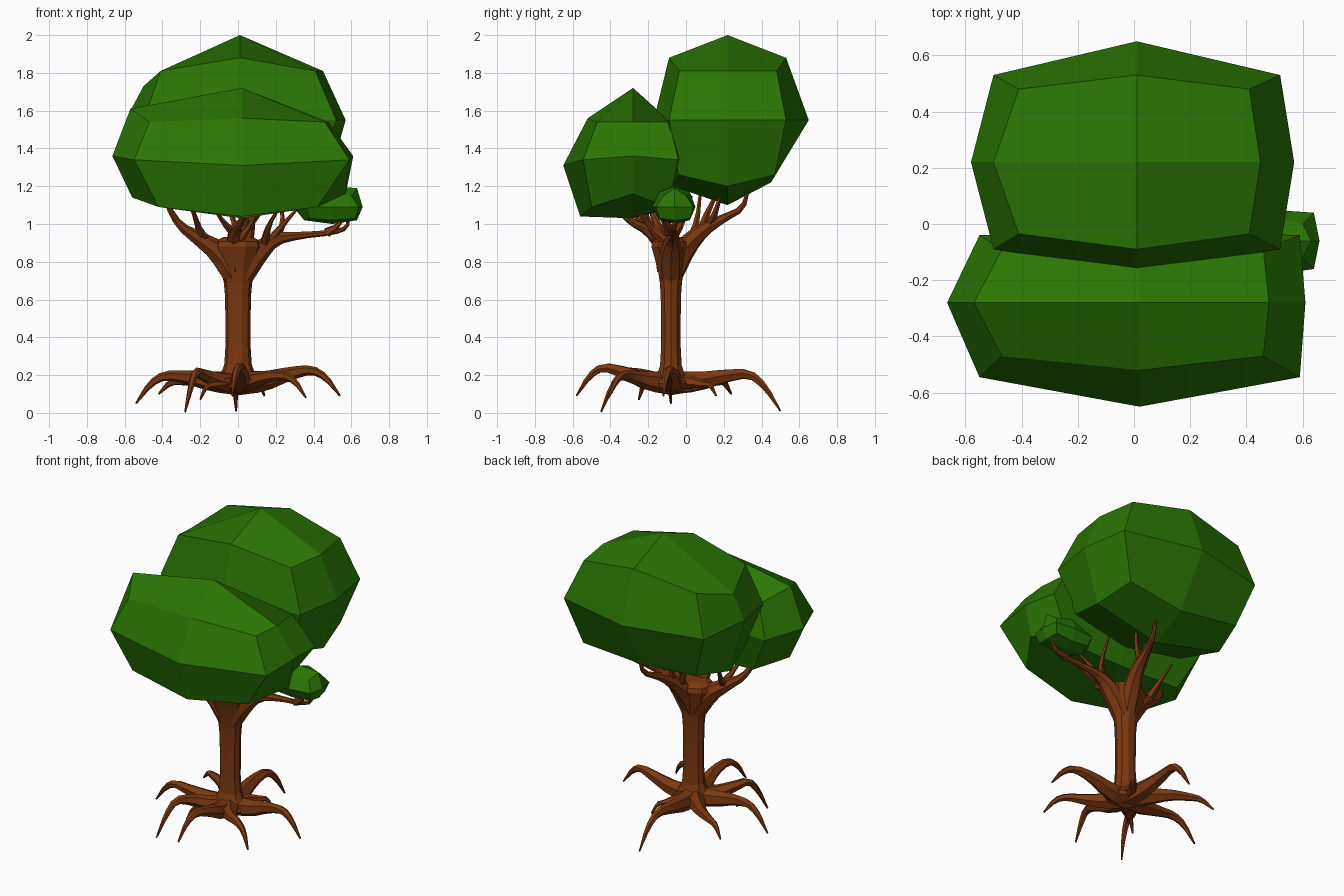
import bpy, bmesh
from math import cos, sin, tau
from mathutils import Vector, Quaternion


def material(name, rgb):
    m = bpy.data.materials.new(name)
    m.diffuse_color = (*rgb, 1)
    return m


BARK = material("bark", (0.2, 0.04, 0.005))
LEAF = material("leaf", (0.022, 0.18, 0.001))


def finish(bm, name, mat):
    bmesh.ops.recalc_face_normals(bm, faces=bm.faces[:])
    mesh = bpy.data.meshes.new(name)
    bm.to_mesh(mesh)
    bm.free()
    mesh.materials.append(mat)
    ob = bpy.data.objects.new(name, mesh)
    bpy.context.collection.objects.link(ob)
    return ob


def tube(name, pts, sides=6, flat=1.0):
    """Tapered tube through (x, y, z, radius) points, with corners rounded once."""
    p = [Vector(q) for q in pts]
    path = [p[0]]
    for a, b in zip(p, p[1:]):
        path += [a.lerp(b, 0.25), a.lerp(b, 0.75)]
    path.append(p[-1])
    pos = [q.to_3d() for q in path]
    bm = bmesh.new()
    rings, rot, last = [], Quaternion(), Vector((0, 0, 1))
    for i, q in enumerate(path):
        t = (pos[min(i + 1, len(pos) - 1)] - pos[max(i - 1, 0)]).normalized()
        rot = last.rotation_difference(t) @ rot
        last = t
        rings.append([bm.verts.new(pos[i] + rot @ Vector(
            (q.w * cos(tau * k / sides), q.w * flat * sin(tau * k / sides), 0)))
            for k in range(sides)])
    for a, b in zip(rings, rings[1:]):
        for k in range(sides):
            j = (k + 1) % sides
            bm.faces.new((a[k], a[j], b[j], b[k]))
    bm.faces.new(rings[0])
    bm.faces.new(rings[-1])
    return finish(bm, name, BARK)


def crown(name, top, bottom, rings):
    """Rounded 24-quad box. Ring: side extents l r f b, corner box l r f b,
    heights of corners, left, right, front, back."""
    bm = bmesh.new()
    loops = []
    for l, r, f, b, cl, cr, cf, cb, zc, zl, zr, zf, zb in rings:
        x, y = top[0], top[1]
        loops.append([bm.verts.new(c) for c in (
            (cl, cf, zc), (x, f, zf), (cr, cf, zc), (r, y, zr),
            (cr, cb, zc), (x, b, zb), (cl, cb, zc), (l, y, zl))])
    for a, b in zip(loops, loops[1:]):
        for k in range(8):
            j = (k + 1) % 8
            bm.faces.new((a[k], a[j], b[j], b[k]))
    for co, ring in ((top, loops[0]), (bottom, loops[-1])):
        v = bm.verts.new(co)
        for k in (1, 3, 5, 7):
            bm.faces.new((v, ring[k], ring[(k + 1) % 8], ring[(k + 2) % 8]))
    return finish(bm, name, LEAF)


# Foliage masses
crown("back_foliage", (0.01, 0.22, 2.0), (0.01, 0.22, 1.1), [
    (-0.5, 0.45, -0.09, 0.53, -0.41, 0.41, -0.035, 0.48, 1.81, 1.73, 1.81, 1.88, 1.88),
    (-0.58, 0.57, -0.17, 0.65, -0.5, 0.52, -0.09, 0.53, 1.55, 1.58, 1.55, 1.55, 1.55),
    (-0.48, 0.47, -0.07, 0.45, -0.4, 0.42, -0.04, 0.47, 1.26, 1.22, 1.2, 1.2, 1.22)])
crown("front_foliage", (0.02, -0.28, 1.72), (0.02, -0.28, 1.03), [
    (-0.57, 0.48, -0.52, -0.08, -0.47, 0.46, -0.47, -0.09, 1.54, 1.61, 1.54, 1.56, 1.54),
    (-0.665, 0.61, -0.65, -0.02, -0.55, 0.59, -0.545, -0.04, 1.34, 1.36, 1.36, 1.31, 1.36),
    (-0.56, 0.57, -0.56, -0.1, -0.42, 0.42, -0.5, -0.1, 1.09, 1.14, 1.16, 1.04, 1.08)])
crown("small_foliage", (0.5, -0.06, 1.2), (0.5, -0.06, 1.0), [
    (0.4, 0.63, -0.14, 0.02, 0.41, 0.6, -0.12, 0.0, 1.15, 1.16, 1.19, 1.17, 1.17),
    (0.31, 0.66, -0.18, 0.05, 0.36, 0.64, -0.16, 0.04, 1.09, 1.07, 1.09, 1.09, 1.09),
    (0.35, 0.63, -0.14, 0.02, 0.38, 0.62, -0.14, 0.02, 1.03, 1.02, 1.02, 1.02, 1.02)])

# Trunk, flared into the roots and the limbs
tube("trunk", [(0, -0.08, z, r) for z, r in (
    (0.11, 0.06), (0.14, 0.14), (0.2, 0.095), (0.27, 0.066), (0.6, 0.067),
    (0.72, 0.078), (0.82, 0.11), (0.9, 0.14), (0.93, 0.08))], 10, 0.82)

# Main limbs
limbs = {
    "right_limb": [(0.02, -0.08, 0.72, 0.06), (0.11, -0.08, 0.86, 0.06), (0.2, -0.07, 0.925, 0.036),
                   (0.33, -0.06, 0.94, 0.019), (0.5, -0.07, 0.955, 0.015), (0.58, -0.06, 0.98, 0.012),
                   (0.58, -0.06, 1.05, 0.007)],
    "left_limb": [(-0.02, -0.08, 0.72, 0.06), (-0.11, -0.09, 0.86, 0.06), (-0.22, -0.12, 0.93, 0.038),
                  (-0.31, -0.15, 0.99, 0.022), (-0.37, -0.19, 1.09, 0.014), (-0.4, -0.2, 1.16, 0.007)],
    "back_limb": [(0, -0.07, 0.74, 0.06), (0.02, 0.0, 0.88, 0.058), (0.05, 0.09, 0.97, 0.04),
                  (0.07, 0.2, 1.03, 0.022), (0.1, 0.3, 1.08, 0.016), (0.11, 0.33, 1.18, 0.007)],
    "front_limb": [(0, -0.1, 0.76, 0.055), (-0.02, -0.13, 0.9, 0.045), (-0.02, -0.2, 0.97, 0.03),
                   (0.02, -0.29, 1.01, 0.02), (0.04, -0.37, 1.08, 0.01)],
}
for name, pts in limbs.items():
    tube(name, pts, 7)

# Twigs: start, bend, tip
twigs = [
    ((0.16, -0.07, 0.9), (0.24, -0.11, 1.0), (0.33, -0.16, 1.1)),
    ((0.2, -0.07, 0.93), (0.24, -0.02, 1.0), (0.22, 0.03, 1.15)),
    ((0.47, -0.07, 0.955), (0.53, -0.09, 0.99), (0.56, -0.1, 1.05)),
    ((0.14, -0.1, 0.9), (0.16, -0.2, 0.99), (0.22, -0.27, 1.09)),
    ((-0.17, -0.11, 0.91), (-0.22, -0.19, 1.0), (-0.24, -0.28, 1.1)),
    ((-0.2, -0.11, 0.93), (-0.22, -0.03, 1.02), (-0.27, 0.03, 1.14)),
    ((0.04, 0.08, 0.96), (0.03, 0.12, 1.08), (0.0, 0.2, 1.22)),
    ((0.05, 0.12, 0.99), (0.12, 0.16, 1.07), (0.15, 0.2, 1.22)),
    ((0.02, 0.03, 0.92), (-0.03, 0.06, 1.02), (-0.08, 0.08, 1.2)),
    ((-0.02, -0.18, 0.95), (-0.08, -0.24, 1.01), (-0.13, -0.31, 1.09)),
    ((0.0, -0.15, 0.91), (0.07, -0.19, 1.0), (0.11, -0.22, 1.09)),
]
for i, (a, b, c) in enumerate(twigs, 1):
    tube(f"twig_{i}", [(*a, 0.027), (*b, 0.014), (*c, 0.006)], 5)

# Roots: each arches away from the trunk and dips to its tip
BASE = Vector((0, -0.08, 0.16))
roots = [  # tip x, y, z, arch height, sideways bow
    (-0.54, -0.08, 0.05, 0.2, 0.03), (-0.28, -0.45, 0.005, 0.22, -0.05),
    (-0.03, -0.58, 0.09, 0.245, 0.04), (0.36, -0.41, 0.08, 0.2, -0.05),
    (0.54, -0.12, 0.09, 0.23, 0.03), (-0.01, 0.5, 0.01, 0.21, 0.03),
    (-0.42, 0.24, 0.1, 0.17, -0.04), (0.14, 0.16, 0.09, 0.15, 0.02),
    (-0.2, -0.25, 0.07, 0.15, 0.02),
]
for i, (x, y, z, arch, bow) in enumerate(roots, 1):
    out = Vector((x, y, 0)) - Vector((0, -0.08, 0))
    side = Vector((-out.y, out.x, 0)).normalized() * bow
    thick = 0.6 + 0.8 * out.length
    path = []
    for f, h, s, r in ((0, 0.16, 0, 0.065), (0.25, 0.165, 0.6, 0.052), (0.5, 0.6 * arch + 0.07, 1, 0.035),
                       (0.72, arch, 0.6, 0.024), (0.86, (arch + z) / 2 + 0.03, 0.2, 0.017)):
        q = BASE + out * f + side * s
        path.append((q.x, q.y, h, r * thick))
    tube(f"root_{i}", path + [(x, y, z, 0.005)], 6)
